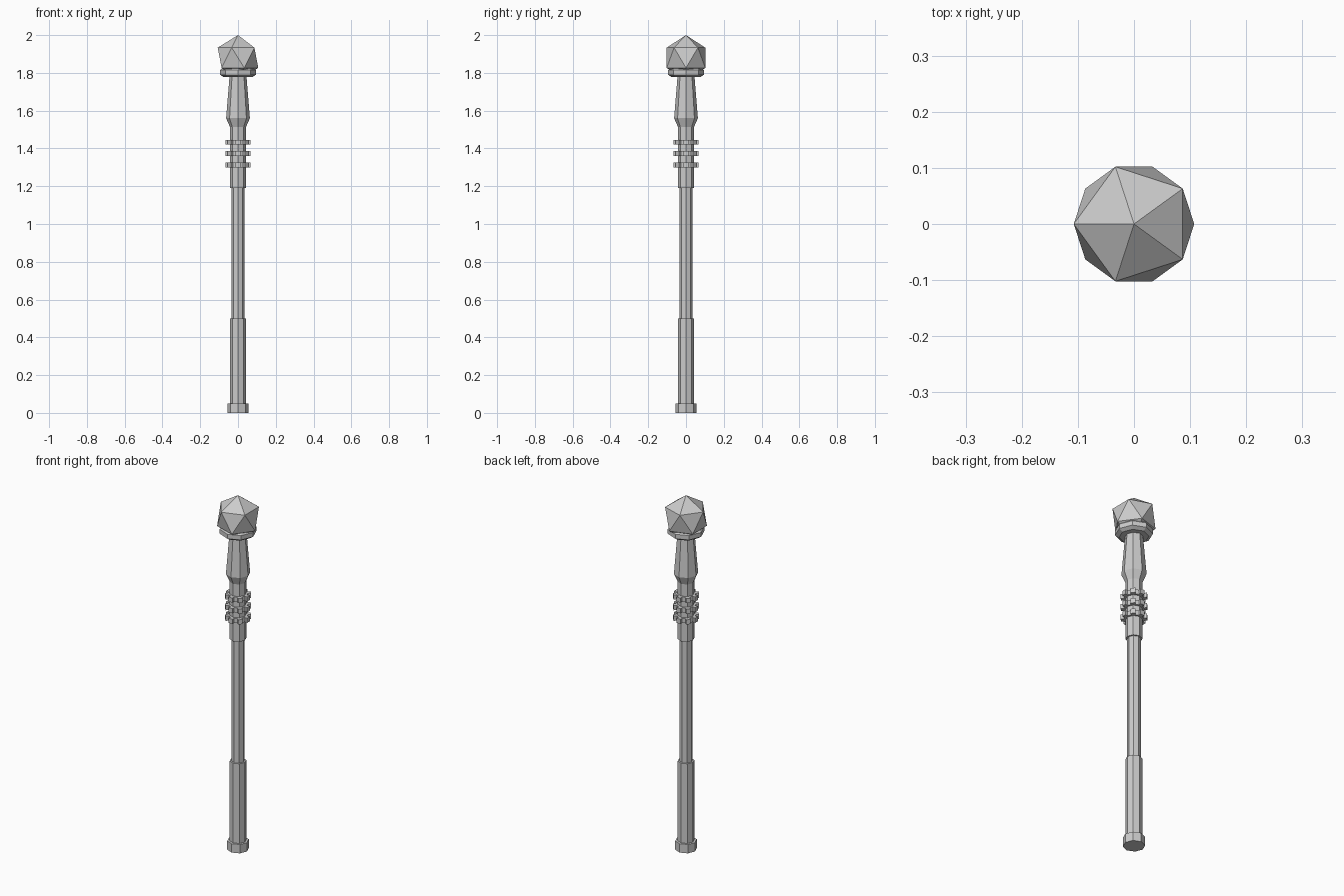
import bpy, bmesh, math

if "Cube" in bpy.data.objects:
    bpy.data.objects.remove(bpy.data.objects["Cube"])

SIDES = 8


def make_object(name, bm):
    bmesh.ops.recalc_face_normals(bm, faces=bm.faces)
    mesh = bpy.data.meshes.new(name)
    bm.to_mesh(mesh)
    bm.free()
    obj = bpy.data.objects.new(name, mesh)
    bpy.context.collection.objects.link(obj)
    return obj


def stack(name, outlines):
    """Closed solid from (z, outline) levels with equal point counts."""
    bm = bmesh.new()
    rings = [[bm.verts.new((x, y, z)) for x, y in pts] for z, pts in outlines]
    n = len(rings[0])
    for a, b in zip(rings, rings[1:]):
        for i in range(n):
            j = (i + 1) % n
            bm.faces.new((a[i], a[j], b[j], b[i]))
    bm.faces.new(rings[0][::-1])
    bm.faces.new(rings[-1])
    return make_object(name, bm)


def turned(name, profile, n=SIDES):
    """Faceted turned part from (radius, z) pairs."""
    def ring(r):
        return [(r * math.cos(math.tau * i / n), r * math.sin(math.tau * i / n)) for i in range(n)]
    return stack(name, [(z, ring(r)) for r, z in profile])


def cog(name, z0, z1, inner, outer, teeth=8):
    """Toothed ring."""
    pts = []
    step = math.tau / teeth
    for i in range(teeth):
        for off, r in ((-0.27, inner), (-0.23, outer), (0.23, outer), (0.27, inner)):
            a = (i + off) * step
            pts.append((r * math.cos(a), r * math.sin(a)))
    return stack(name, [(z0, pts), (z1, pts)])


# Foot, lower sleeve, shaft and upper sleeve
turned("foot_cap", [(0.056, 0), (0.056, 0.05)])
turned("lower_sleeve", [(0.043, 0.05), (0.043, 0.5)])
turned("shaft", [(0.034, 0.5), (0.034, 1.19)])
turned("upper_sleeve", [(0.043, 1.19), (0.043, 1.52)])

# Three toothed rings
for k in range(3):
    z = 1.313 + 0.06 * k
    cog(f"toothed_ring_{k + 1}", z - 0.013, z + 0.013, 0.051, 0.067)

# Flared neck and collar holding the gem
turned("flared_neck", [(0.041, 1.51), (0.063, 1.56), (0.045, 1.78)])
turned("gem_collar", [(0.075, 1.777), (0.095, 1.79), (0.095, 1.815), (0.08, 1.83)])

# Twenty-sided gem
gem = bmesh.new()
bmesh.ops.create_icosphere(gem, subdivisions=1, radius=0.12)
for v in gem.verts:
    v.co = (-v.co.x, -v.co.y, v.co.z + 1.88)
make_object("gem", gem)
